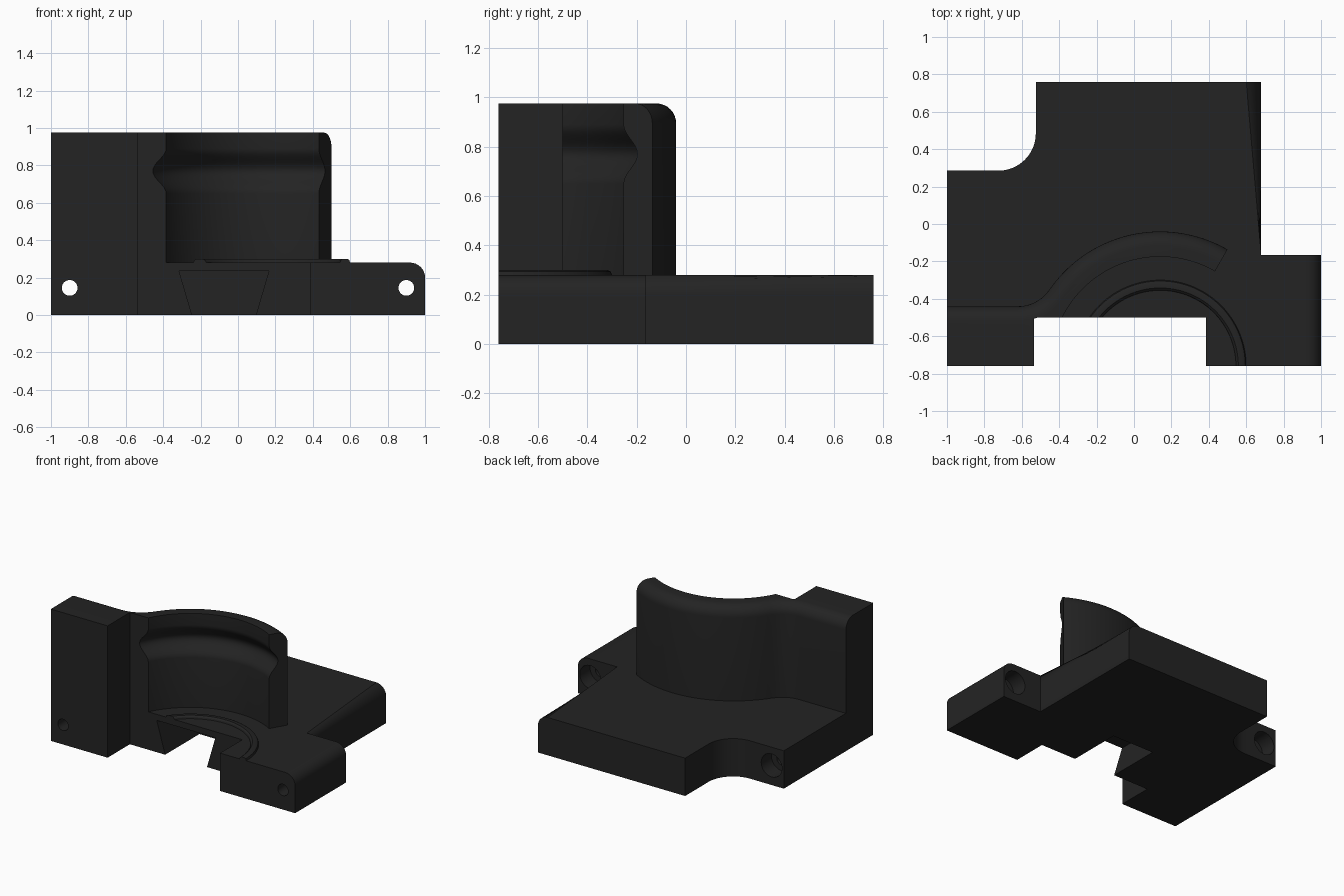
import bpy, bmesh, math
from mathutils import Vector, Matrix

if "Cube" in bpy.data.objects:
    bpy.data.objects.remove(bpy.data.objects["Cube"])

CX, CY = 0.14, -0.76          # axis of the round pocket
FLOOR, TOP = 0.28, 0.975

mat = bpy.data.materials.new("black_plastic")
mat.diffuse_color = (0.017, 0.017, 0.017, 1)
mat.use_nodes = True
mat.node_tree.nodes["Principled BSDF"].inputs["Base Color"].default_value = mat.diffuse_color


def make_object(name, bm):
    bmesh.ops.recalc_face_normals(bm, faces=bm.faces)
    me = bpy.data.meshes.new(name)
    bm.to_mesh(me)
    bm.free()
    me.materials.append(mat)
    ob = bpy.data.objects.new(name, me)
    bpy.context.collection.objects.link(ob)
    return ob


def arc(cx, cy, r, a0, a1, n):
    return [(cx + r * math.cos(math.radians(a0 + (a1 - a0) * i / n)),
             cy + r * math.sin(math.radians(a0 + (a1 - a0) * i / n))) for i in range(n + 1)]


def prism(name, pts, z0, z1, round_edge=None, radius=0.08):
    """Extrude an outline upward; round the top edges chosen by round_edge(a, b)."""
    bm = bmesh.new()
    face = bm.faces.new([bm.verts.new((x, y, z0)) for x, y in pts])
    ext = bmesh.ops.extrude_face_region(bm, geom=[face])["geom"]
    bmesh.ops.translate(bm, verts=[g for g in ext if isinstance(g, bmesh.types.BMVert)],
                        vec=(0, 0, z1 - z0))
    bmesh.ops.recalc_face_normals(bm, faces=bm.faces)
    if round_edge:
        edges = [e for e in bm.edges if all(abs(v.co.z - z1) < 1e-5 for v in e.verts)
                 and round_edge(e.verts[0].co, e.verts[1].co)]
        bmesh.ops.bevel(bm, geom=edges, offset=radius, offset_type='OFFSET', segments=8,
                        profile=0.5, affect='EDGES', clamp_overlap=False)
    return make_object(name, bm)


def revolve(name, profile, a0, a1, n):
    """Sweep a closed (r, z) profile about the pocket axis."""
    bm = bmesh.new()
    rings = []
    for i in range(n + 1):
        a = math.radians(a0 + (a1 - a0) * i / n)
        rings.append([bm.verts.new((CX + r * math.cos(a), CY + r * math.sin(a), z))
                      for r, z in profile])
    m = len(profile)
    for p, q in zip(rings, rings[1:]):
        for j in range(m):
            k = (j + 1) % m
            bm.faces.new((p[j], p[k], q[k], q[j]))
    bm.faces.new(rings[0])
    bm.faces.new(rings[-1])
    return make_object(name, bm)


def rod(name, x, z, r, y0, y1):
    bm = bmesh.new()
    bmesh.ops.create_cone(bm, cap_ends=True, segments=40, radius1=r, radius2=r, depth=y1 - y0,
                          matrix=Matrix.Translation((x, (y0 + y1) / 2, z))
                          @ Matrix.Rotation(math.pi / 2, 4, 'X'))
    return make_object(name, bm)


def cut(ob, cutter):
    mod = ob.modifiers.new("cut", 'BOOLEAN')
    mod.operation, mod.solver, mod.object = 'DIFFERENCE', 'EXACT', cutter
    bpy.context.view_layer.objects.active = ob
    bpy.ops.object.modifier_apply(modifier=mod.name)
    bpy.data.objects.remove(cutter)


# Base plate with front notch, filleted left step and rounded right edges
outline = [(-1, -0.76), (-0.535, -0.76), (-0.535, -0.5), (0.385, -0.5), (0.385, -0.76),
           (1, -0.76), (1, -0.165), (0.68, -0.165), (0.68, 0.76), (-0.525, 0.76)]
outline += arc(-0.725, 0.485, 0.2, 0, -90, 16) + [(-1, 0.285)]
base = prism("base_plate", outline, 0, FLOOR,
             lambda a, b: abs(a.x - b.x) < 1e-5 and a.x > 0.6)

# Dovetail slot under the floor
bm = bmesh.new()
slot = [(-0.243, -0.01), (0.093, -0.01), (0.165, 0.235), (-0.315, 0.235)]
f = bm.faces.new([bm.verts.new((x, -0.6, z)) for x, z in slot])
ext = bmesh.ops.extrude_face_region(bm, geom=[f])["geom"]
bmesh.ops.translate(bm, verts=[g for g in ext if isinstance(g, bmesh.types.BMVert)],
                    vec=(0, 0.5, 0))
cut(base, make_object("slot_cutter", bm))

# Screw holes with wide counterbores at the back
for x, back in ((-0.9, 0.285), (0.9, -0.165)):
    cut(base, rod("hole_cutter", x, 0.145, 0.042, -0.9, back + 0.1))
    cut(base, rod("bore_cutter", x, 0.145, 0.085, back - 0.12, back + 0.05))

# Tall wall: left block, concave blend and curved back
end = 145.6
back_line = arc(CX, CY, 0.72, 60, end, 36) + arc(-0.62, -0.24, 0.2, end - 180, -90, 12)[1:]
back_line.append((-1, -0.44))
wall_pts = [(-1, -0.76), (-0.535, -0.76), (-0.535, -0.5), (CX + 0.26 / math.sqrt(3), -0.5)]
on_back = [Vector(p) for p in back_line]


def is_back(a, b):
    return all(min((v.xy - p).length for p in on_back) < 1e-4 for v in (a, b))


wall = prism("curved_wall", wall_pts + back_line, FLOOR, TOP, is_back)

# Round pocket with a bulging groove near the top
pocket = [(0.001, 0.2), (0.585, 0.2), (0.585, 0.65)]
pocket += [(0.585 + 0.0325 * (1 - math.cos(math.pi * i / 8)), 0.65 + 0.12 * i / 8)
           for i in range(1, 9)]
pocket += [(0.585 + 0.0325 * (1 + math.cos(math.pi * i / 8)), 0.77 + 0.12 * i / 8)
           for i in range(1, 9)]
pocket += [(0.585, 1.1), (0.001, 1.1)]
cut(wall, revolve("pocket_cutter", pocket, -5, 185, 76))

# Raised ring on the pocket floor, trimmed by the front notch
ring = revolve("floor_ring", [(0.405, FLOOR), (0.408, 0.291), (0.418, 0.3), (0.443, 0.3),
                              (0.455, 0.294), (0.46, FLOOR)], 0, 180, 64)
notch = [(-0.6, -0.9), (0.385, -0.9), (0.385, -0.5), (-0.6, -0.5)]
cut(ring, prism("notch_cutter", notch, 0.1, 0.5))

# Smooth curved faces, keep hard edges
for ob in (base, wall, ring):
    bpy.ops.object.select_all(action='DESELECT')
    ob.select_set(True)
    bpy.context.view_layer.objects.active = ob
    bpy.ops.object.shade_smooth_by_angle(angle=math.radians(30))
